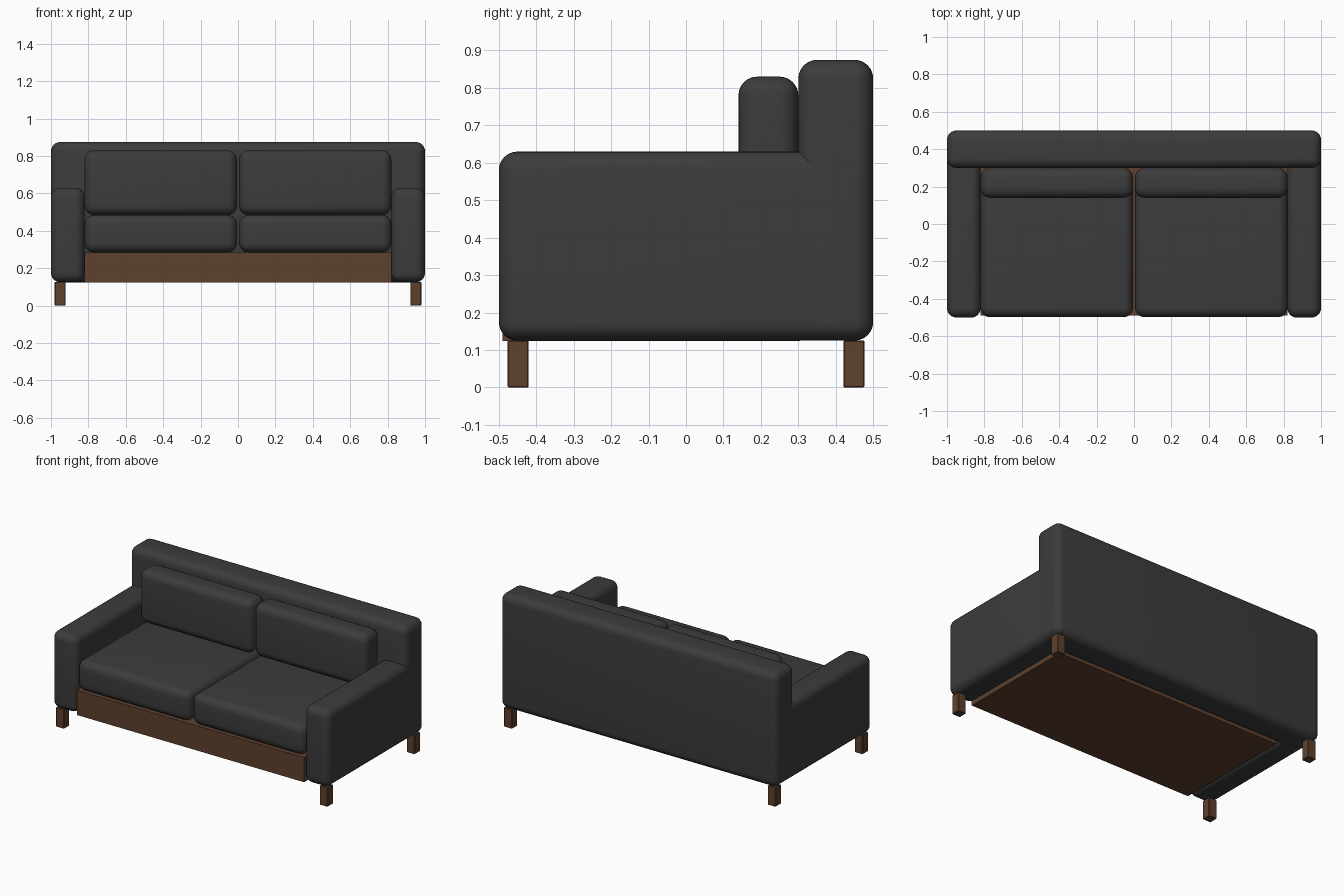
import bpy
import math

if "Cube" in bpy.data.objects:
    bpy.data.objects.remove(bpy.data.objects["Cube"], do_unlink=True)


def make_material(name, colour):
    mat = bpy.data.materials.new(name)
    mat.use_nodes = True
    mat.diffuse_color = colour
    mat.node_tree.nodes["Principled BSDF"].inputs["Base Color"].default_value = colour
    return mat


fabric = make_material("charcoal fabric", (0.045, 0.045, 0.045, 1))
wood = make_material("brown wood", (0.11, 0.053, 0.027, 1))


def block(name, low, high, mat, radius, segments):
    """Box between two corners with rounded edges."""
    centre = [(a + b) / 2 for a, b in zip(low, high)]
    bpy.ops.mesh.primitive_cube_add(size=1, location=centre)
    obj = bpy.context.object
    obj.name = obj.data.name = name
    obj.scale = [b - a for a, b in zip(low, high)]
    bpy.ops.object.transform_apply(location=False, rotation=False, scale=True)
    obj.data.materials.append(mat)
    if radius:
        bevel = obj.modifiers.new("rounded edges", 'BEVEL')
        bevel.width = radius
        bevel.segments = segments
        bpy.ops.object.modifier_apply(modifier=bevel.name)
        bpy.ops.object.shade_smooth_by_angle(angle=math.radians(35))
    return obj


def mirrored_pair(name, low, high, mat, radius, segments):
    """One block on the left (+x) and its mirror on the right."""
    block("left_" + name, low, high, mat, radius, segments)
    block("right_" + name, (-high[0], low[1], low[2]),
          (-low[0], high[1], high[2]), mat, radius, segments)


SOFT = 0.05

# Wooden base and upholstered backrest
block("base_frame", (-0.82, -0.49, 0.124), (0.82, 0.305, 0.285), wood, 0, 0)
block("backrest", (-1, 0.3, 0.125), (1, 0.5, 0.875), fabric, SOFT, 6)

# Arms, running into the backrest
mirrored_pair("arm", (0.82, -0.5, 0.125), (1, 0.45, 0.63), fabric, SOFT, 6)

# Loose cushions
mirrored_pair("seat_cushion", (0.006, -0.498, 0.285), (0.82, 0.3, 0.485), fabric, SOFT, 6)
mirrored_pair("back_cushion", (0.006, 0.14, 0.485), (0.82, 0.3, 0.83), fabric, SOFT, 6)

# Square legs at the four corners
for end, y in (("front", -0.477), ("back", 0.42)):
    mirrored_pair(end + "_leg", (0.922, y, 0), (0.98, y + 0.057, 0.126), wood, 0.003, 1)
